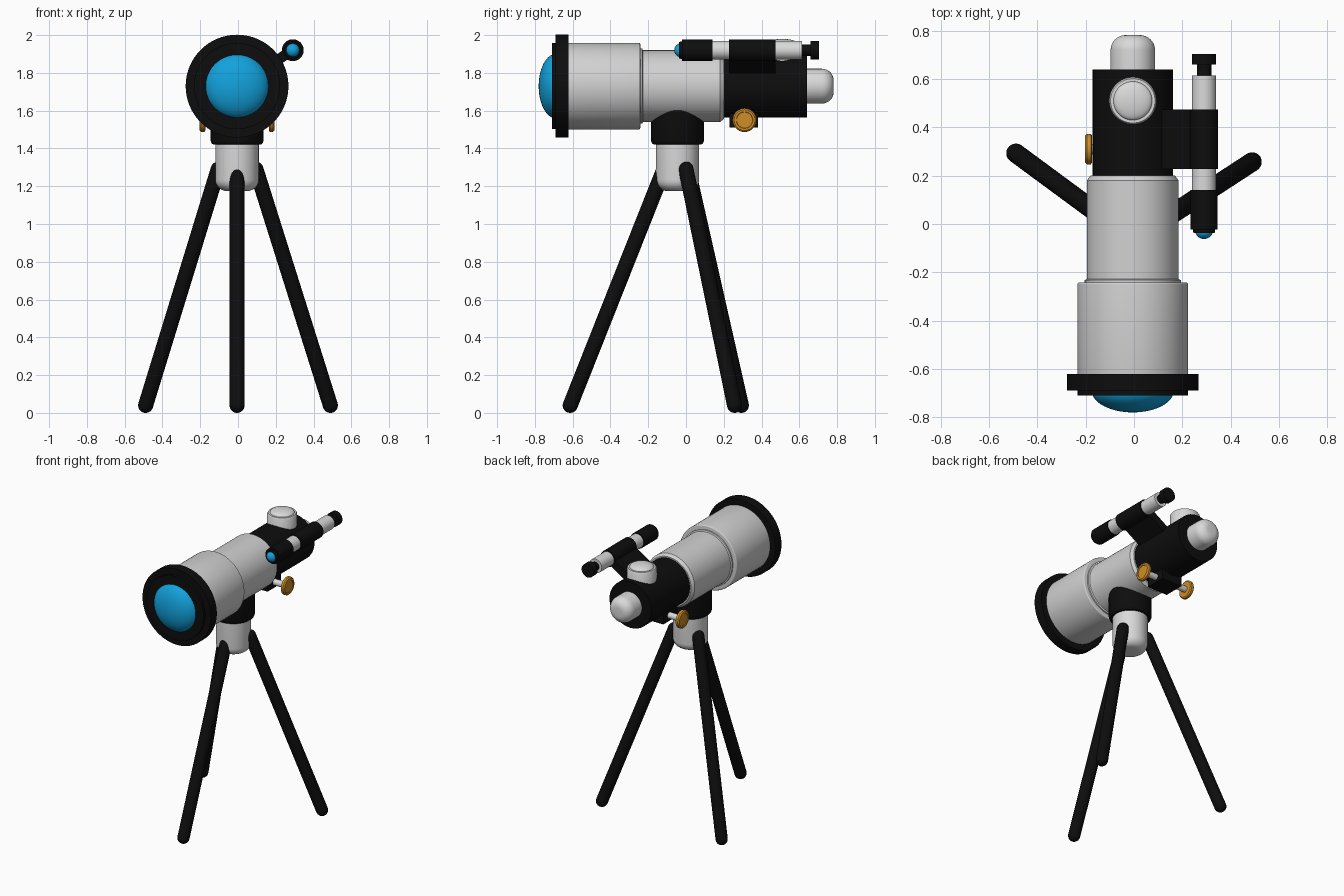
import bpy, bmesh, math
from mathutils import Vector, Matrix

if "Cube" in bpy.data.objects:
    bpy.data.objects.remove(bpy.data.objects["Cube"], do_unlink=True)


def material(name, rgb):
    m = bpy.data.materials.new(name)
    m.use_nodes = True
    m.diffuse_color = (*rgb, 1)
    m.node_tree.nodes["Principled BSDF"].inputs["Base Color"].default_value = (*rgb, 1)
    return m


BLACK = material("black", (0.004, 0.004, 0.004))
GREY = material("light grey", (0.64, 0.64, 0.64))
WHITE = material("off white", (0.7, 0.7, 0.7))
BLUE = material("lens blue", (0.006, 0.36, 0.72))
GOLD = material("gold", (0.62, 0.27, 0.02))

UP, BACK, SIDE = Vector((0, 0, 1)), Vector((0, 1, 0)), Vector((1, 0, 0))
CX, AXIS_Z = -0.005, 1.73          # optical axis
HUB_Y = -0.045                     # tripod centre


def finish(name, bm, mat):
    bmesh.ops.recalc_face_normals(bm, faces=bm.faces)
    mesh = bpy.data.meshes.new(name)
    bm.to_mesh(mesh)
    bm.free()
    mesh.materials.append(mat)
    ob = bpy.data.objects.new(name, mesh)
    bpy.context.collection.objects.link(ob)
    bpy.ops.object.select_all(action="DESELECT")
    ob.select_set(True)
    bpy.context.view_layer.objects.active = ob
    bpy.ops.object.shade_smooth_by_angle(angle=math.radians(35))
    return ob


def lathe(name, profile, origin, axis, mat, steps=64):
    """Revolve (distance along axis, radius) points about an axis."""
    bm = bmesh.new()
    vs = [bm.verts.new((r, 0, t)) for t, r in profile]
    edges = [bm.edges.new(pair) for pair in zip(vs, vs[1:])]
    bmesh.ops.spin(bm, geom=vs + edges, cent=(0, 0, 0), axis=(0, 0, 1),
                   angle=math.tau, steps=steps)
    bmesh.ops.remove_doubles(bm, verts=bm.verts, dist=1e-5)
    rot = UP.rotation_difference(axis).to_matrix().to_4x4()
    bm.transform(Matrix.Translation(origin) @ rot)
    return finish(name, bm, mat)


def arc(t, r, depth, height, start=0, end=90, n=8):
    """Elliptical quarter round: from radius r + height to r, rising by depth."""
    return [(t + depth * math.sin(a), r + height * math.cos(a))
            for a in (math.radians(start + (end - start) * i / n) for i in range(n + 1))]


def rod(start, stop, radius, bevel=0.0):
    """Profile of a solid cylinder with optional rounded rims."""
    if not bevel:
        return [(start, 0), (start, radius), (stop, radius), (stop, 0)]
    r = radius - bevel
    return ([(start, 0)] + arc(start + bevel, r, bevel, bevel, -90, 0, 5)
            + arc(stop - bevel, r, bevel, bevel, n=5) + [(stop, 0)])


def box(name, center, size, mat, turn=0.0):
    bm = bmesh.new()
    bmesh.ops.create_cube(bm, size=1, matrix=Matrix.Translation(center)
                          @ Matrix.Rotation(turn, 4, "Y") @ Matrix.Diagonal((*size, 1)))
    return finish(name, bm, mat)


# Main optical tube
axis = Vector((CX, 0, AXIS_Z))
lathe("front_ring", [(-0.71, 0), (-0.71, 0.228), (-0.69, 0.228), (-0.69, 0.272),
                     (-0.622, 0.272), (-0.622, 0)], axis, BACK, BLACK, 96)
lathe("front_lens", arc(0.69, 0, 0.09, 0.17, n=14), axis, -BACK, BLUE)
lathe("lens_hood", rod(-0.63, -0.242, 0.229, 0.008), axis, BACK, GREY, 96)
lathe("main_tube", [(-0.25, 0), (-0.25, 0.199), (-0.232, 0.199), (-0.228, 0.19),
                    (0.18, 0.19), (0.2, 0.175), (0.205, 0)], axis, BACK, GREY, 96)
lathe("rear_housing", rod(0.195, 0.64, 0.166), axis, BACK, BLACK)

# Eyepieces
lathe("rear_eyepiece", [(0.62, 0), (0.62, 0.092)] + arc(0.72, 0.03, 0.062, 0.062)
      + [(0.782, 0)], axis, BACK, WHITE)
lathe("top_eyepiece", [(1.8, 0), (1.8, 0.098), (1.945, 0.098), (1.955, 0.092),
                       (1.955, 0.08)] + arc(1.955, 0, 0.025, 0.08),
      Vector((CX, 0.51, 0)), UP, WHITE)

# Focuser with a knob on each side
box("focuser_block", (CX, 0.305, 1.55), (0.16, 0.15, 0.08), BLACK)
for label, s in (("left", 1), ("right", -1)):
    origin = Vector((CX, 0.31, 1.55))
    lathe(label + "_focus_shaft", rod(0.07, 0.175, 0.022), origin, SIDE * s, WHITE, 24)
    lathe(label + "_focus_knob", [(0.168, 0), (0.168, 0.055), (0.174, 0.063), (0.19, 0.063),
                                  (0.198, 0.055), (0.198, 0.044), (0.194, 0.042), (0.194, 0)],
          origin, SIDE * s, GOLD, 40)

# Finder scope
finder = Vector((0.29, 0, 1.92))
lathe("finder_tube", rod(0.12, 0.615, 0.05), finder, BACK, WHITE, 40)
lathe("finder_front", [(-0.038, 0), (-0.038, 0.044), (-0.022, 0.046), (-0.022, 0.056),
                       (0.14, 0.056), (0.14, 0)], finder, BACK, BLACK, 40)
lathe("finder_lens", arc(0.03, 0, 0.032, 0.036), finder, -BACK, BLUE, 40)
lathe("finder_clamp", rod(0.228, 0.475, 0.058), finder, BACK, BLACK, 40)
lathe("finder_eyepiece", [(0.6, 0), (0.6, 0.03), (0.66, 0.03), (0.66, 0.049),
                          (0.703, 0.049), (0.703, 0)], finder, BACK, BLACK, 40)
box("finder_arm", (0.195, 0.351, 1.86), (0.2, 0.247, 0.055), BLACK, math.radians(-32))

# Tripod head
hub = Vector((CX, HUB_Y, 0))
lathe("saddle", [(1.42, 0), (1.42, 0.125), (1.427, 0.135), (1.44, 0.14), (1.64, 0.14),
                 (1.64, 0)], hub, UP, BLACK)
lathe("tripod_hub", [(1.175, 0)] + arc(1.235, 0.055, 0.06, 0.06, -90, 0)
      + [(1.44, 0.115), (1.44, 0)], hub, UP, WHITE)

# Legs with rounded ends
legs = {"front_leg": ((CX, -0.125, 1.27), (CX, -0.613, 0.04)),
        "left_leg": ((0.095, 0.0, 1.29), (0.489, 0.257, 0.04)),
        "right_leg": ((-0.105, 0.01, 1.29), (-0.489, 0.293, 0.04))}
for name, (top, foot) in legs.items():
    top, foot = Vector(top), Vector(foot)
    along = top - foot
    lathe(name, arc(0, 0, 0.04, 0.04, -90, 0) + arc(along.length, 0, 0.04, 0.04),
          foot, along.normalized(), BLACK, 32)
